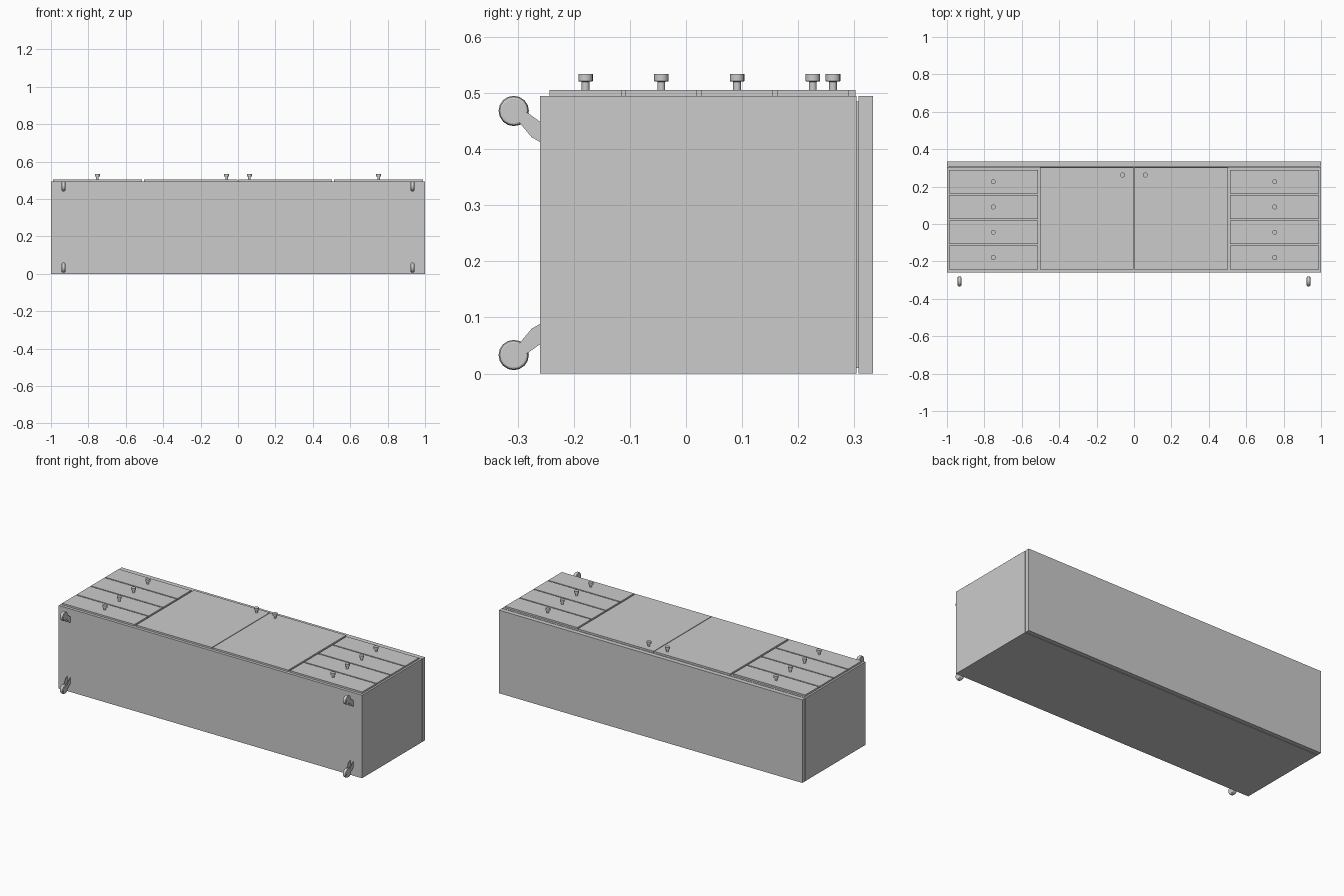
import bpy, bmesh, math
from mathutils import Matrix

if "Cube" in bpy.data.objects:
    bpy.data.objects.remove(bpy.data.objects["Cube"])

grey = bpy.data.materials.new("light grey")
grey.diffuse_color = (0.6, 0.6, 0.6, 1)
grey.use_nodes = True
grey.node_tree.nodes["Principled BSDF"].inputs["Base Color"].default_value = grey.diffuse_color


def finish(name, bm, smooth=False):
    bmesh.ops.recalc_face_normals(bm, faces=bm.faces)
    me = bpy.data.meshes.new(name)
    bm.to_mesh(me)
    bm.free()
    me.materials.append(grey)
    ob = bpy.data.objects.new(name, me)
    bpy.context.collection.objects.link(ob)
    if smooth:
        bpy.ops.object.select_all(action='DESELECT')
        ob.select_set(True)
        bpy.context.view_layer.objects.active = ob
        bpy.ops.object.shade_smooth_by_angle(angle=math.radians(35))
    return ob


def box(name, x0, x1, y0, y1, z0, z1):
    bm = bmesh.new()
    bmesh.ops.create_cube(bm, size=1)
    for v in bm.verts:
        v.co = ((x0 + x1) / 2 + v.co.x * (x1 - x0),
                (y0 + y1) / 2 + v.co.y * (y1 - y0),
                (z0 + z1) / 2 + v.co.z * (z1 - z0))
    return finish(name, bm)


def lathe(name, profile, place, sides, smooth=True):
    # stack of rings (radius, height) around local z, capped at both ends
    bm = bmesh.new()
    rings = [[bm.verts.new((r * math.cos(2 * math.pi * i / sides),
                            r * math.sin(2 * math.pi * i / sides), h))
              for i in range(sides)] for r, h in profile]
    for a, b in zip(rings, rings[1:]):
        for i in range(sides):
            j = (i + 1) % sides
            bm.faces.new((a[i], a[j], b[j], b[i]))
    bm.faces.new(rings[0])
    bm.faces.new(rings[-1])
    bm.transform(place)
    return finish(name, bm, smooth)


def knob(name, x, y):
    lathe(name, [(0.007, 0.504), (0.007, 0.52), (0.013, 0.521), (0.013, 0.534)],
          Matrix.Translation((x, y, 0)), 16)


def fork_plate(name, x, flip):
    # round wheel cover joined to a bent arm that reaches the cabinet
    cy, cz, r = -0.307, 0.468, 0.022
    pts = [(-0.259, 0.412), (-0.259, 0.448), (-0.28, 0.463)]
    a0, a1 = math.radians(-5), math.radians(295)
    pts += [(cy + r * math.cos(a0 + (a1 - a0) * i / 14),
             cz + r * math.sin(a0 + (a1 - a0) * i / 14)) for i in range(15)]
    pts += [(-0.275, 0.421)]
    bm = bmesh.new()
    face = bm.faces.new([bm.verts.new((x - 0.0005, y, 0.501 - z if flip else z))
                         for y, z in pts])
    ext = bmesh.ops.extrude_face_region(bm, geom=[face])
    for v in ext["geom"]:
        if isinstance(v, bmesh.types.BMVert):
            v.co.x += 0.001
    finish(name, bm)


# Cabinet lying on its back: body, shadow gap and top board
box("cabinet_body", -1, 1, -0.26, 0.3035, 0, 0.495)
box("top_gap_filler", -0.99, 0.99, 0.30, 0.31, 0.01, 0.485)
box("top_board", -1, 1, 0.307, 0.333, 0, 0.495)

# Doors, drawers and their knobs on both sides
for s, side in ((-1, "left"), (1, "right")):
    xs = sorted((s * 0.002, s * 0.502))
    box(f"{side}_door", *xs, -0.243, 0.302, 0.494, 0.505)
    knob(f"{side}_door_knob", s * 0.061, 0.262)
    for i in range(4):
        y = -0.179 + i * 0.135
        xs = sorted((s * 0.513, s * 0.989))
        box(f"{side}_drawer_{i + 1}", *xs, y - 0.064, y + 0.064, 0.494, 0.505)
        knob(f"{side}_drawer_knob_{i + 1}", s * 0.752, y)

    # Casters: bevelled wheel between two fork plates
    for flip, end in ((False, "front"), (True, "back")):
        x, z = s * 0.933, 0.033 if flip else 0.468
        lathe(f"{side}_{end}_wheel",
              [(0.021, -0.01), (0.025, -0.008), (0.027, -0.004),
               (0.027, 0.004), (0.025, 0.008), (0.021, 0.01)],
              Matrix.Translation((x, -0.307, z)) @ Matrix.Rotation(math.pi / 2, 4, 'Y'), 16)
        for k, part in ((-1, "a"), (1, "b")):
            fork_plate(f"{side}_{end}_fork_{part}", x + k * 0.011, flip)
